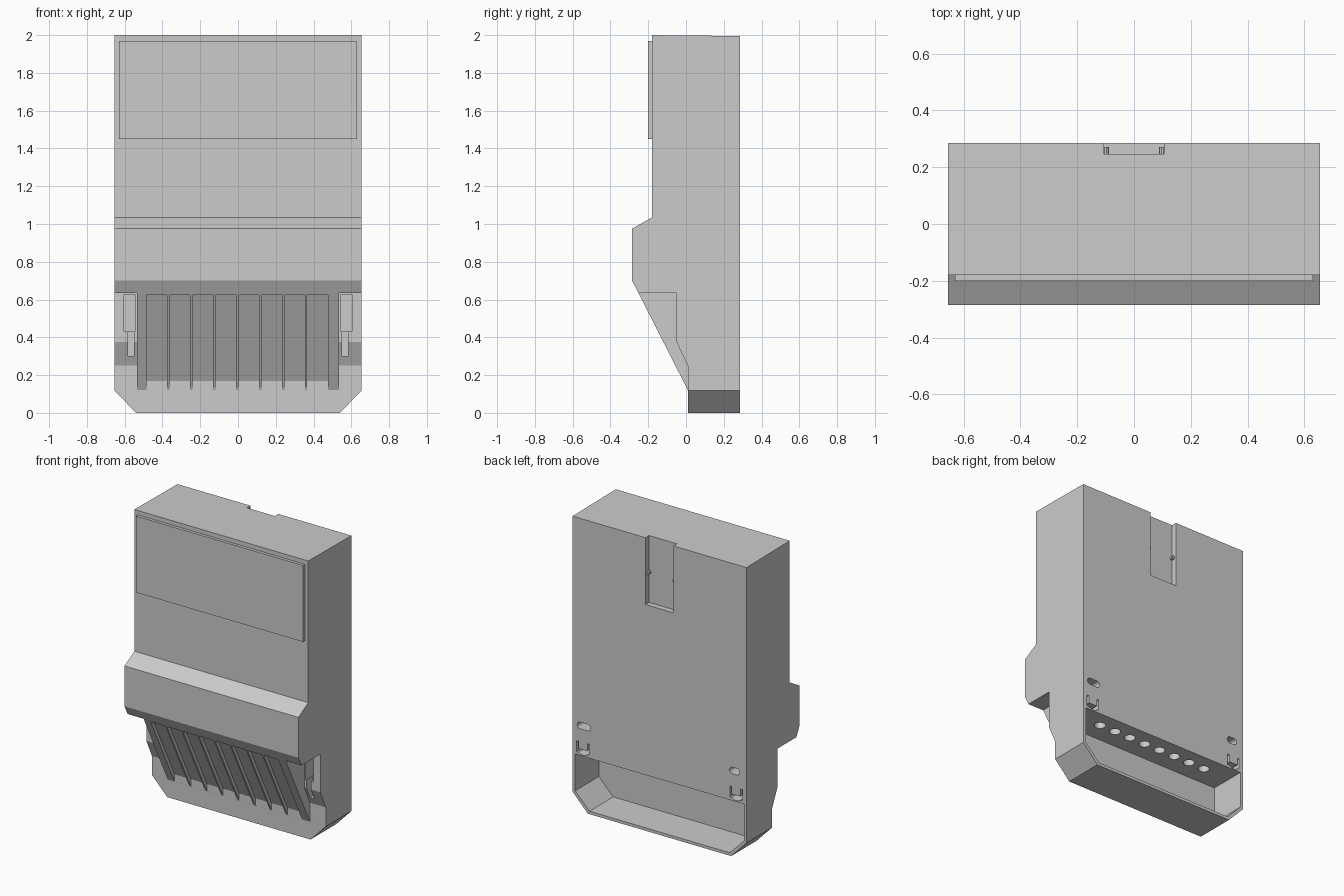
import bpy, bmesh, math
from mathutils import Vector

if "Cube" in bpy.data.objects:
    bpy.data.objects.remove(bpy.data.objects["Cube"])


def prism(name, axis, profile, a, b):
    """Extrude a 2D profile along an axis: X uses (y,z), Y uses (x,z), Z uses (x,y)."""
    def place(p, t):
        return {'X': (t, p[0], p[1]), 'Y': (p[0], t, p[1]), 'Z': (p[0], p[1], t)}[axis]
    bm = bmesh.new()
    lo = [bm.verts.new(place(p, a)) for p in profile]
    hi = [bm.verts.new(place(p, b)) for p in profile]
    n = len(profile)
    bm.faces.new(lo)
    bm.faces.new(hi)
    for i in range(n):
        j = (i + 1) % n
        bm.faces.new((lo[i], lo[j], hi[j], hi[i]))
    bmesh.ops.recalc_face_normals(bm, faces=bm.faces[:])
    mesh = bpy.data.meshes.new(name)
    bm.to_mesh(mesh)
    bm.free()
    ob = bpy.data.objects.new(name, mesh)
    bpy.context.collection.objects.link(ob)
    return ob


def rect(u0, u1, v0, v1):
    return [(u0, v0), (u1, v0), (u1, v1), (u0, v1)]


def oblong(cx, cz, w, h, n=8):
    r, d = h / 2, (w - h) / 2
    pts = []
    for side, start in ((1, -90), (-1, 90)):
        for i in range(n + 1):
            t = math.radians(start + 180 * i / n)
            pts.append((cx + side * d + r * math.cos(t), cz + r * math.sin(t)))
    return pts


def circle(cx, cy, r, n=20):
    return [(cx + r * math.cos(2 * math.pi * i / n),
             cy + r * math.sin(2 * math.pi * i / n)) for i in range(n)]


def cut(target, axis, profile, a, b):
    c = prism("cutter", axis, profile, a, b)
    c.hide_render = True
    m = target.modifiers.new("cut", 'BOOLEAN')
    m.operation = 'DIFFERENCE'
    m.solver = 'EXACT'
    m.object = c
    bpy.context.view_layer.objects.active = target
    bpy.ops.object.modifier_apply(modifier=m.name)
    bpy.data.objects.remove(c)


# Housing: side profile swept across the width
W = 0.655
housing = prism("housing", 'X', [
    (0.285, 0), (0.285, 1.995), (-0.18, 2), (-0.18, 1.035), (-0.285, 0.975),
    (-0.285, 0.7), (0.01, 0.12), (0.01, 0)], -W, W)

for s in (-1, 1):
    # Chamfered bottom corners
    cut(housing, 'Y', [(s * 0.535, -0.005), (s * 0.66, 0.125),
                       (s * 0.8, 0.125), (s * 0.8, -0.005)], -0.5, 0.5)
    # Stepped-back lower front corners
    cut(housing, 'X', [(-0.4, 0.635), (-0.05, 0.635), (-0.05, 0.375),
                       (0.0095, 0.25), (0.0095, 0.1), (-0.4, 0.1)], s * 0.535, s * 0.8)
    # Screw access pocket and narrow slot
    cut(housing, 'Y', rect(*sorted((s * 0.545, s * 0.603)), 0.43, 0.628), -0.1, 0.04)
    cut(housing, 'Y', rect(*sorted((s * 0.55, s * 0.583)), 0.30, 0.44), -0.1, 0.015)

# Recessed panels between the front grille ribs
edges = [-0.484 + 0.1215 * i for i in range(9)]
for e in edges[:-1]:
    cut(housing, 'X', [(-0.4, 0.625), (-0.222, 0.625), (0.0095, 0.17),
                       (0.0095, 0.1), (-0.4, 0.1)], e, e + 0.109)

# Terminal compartment, open at the back
cut(housing, 'Y', [(-0.635, 0.38), (-0.635, 0.13), (-0.527, 0.02),
                   (0.527, 0.02), (0.635, 0.13), (0.635, 0.38)], 0.03, 0.4)
# Cable entries in the compartment ceiling
for e in edges[:-1]:
    cut(housing, 'Z', circle(e + 0.0545, 0.17, 0.036), 0.35, 0.48)

# Hanger slot at the top of the back
cut(housing, 'Y', rect(-0.105, 0.105, 1.54, 2.1), 0.247, 0.4)

# Back fixing holes and U-shaped clip openings
cut(housing, 'Y', oblong(0.57, 0.585, 0.1, 0.045), 0.2, 0.4)
cut(housing, 'Y', oblong(-0.565, 0.585, 0.075, 0.045), 0.2, 0.4)
for s in (-1, 1):
    for x in (0.53, 0.61):
        cut(housing, 'Y', rect(*sorted((s * x, s * (x + 0.014))), 0.40, 0.475), 0.2, 0.4)
    arc = [(s * (0.577 + 0.047 * math.cos(t)), 0.425 + 0.037 * math.sin(t))
           for t in [math.pi + math.pi * i / 10 for i in range(11)]]
    cut(housing, 'Y', arc, 0.2, 0.4)

# Raised front cover plate
prism("cover_plate", 'Y', rect(-0.63, 0.63, 1.45, 1.97), -0.2, -0.175)

# Small catches inside the hanger slot
for s, name in ((-1, "left"), (1, "right")):
    prism("hanger_catch_" + name, 'Y',
          circle(s * 0.1, 1.75, 0.012, 10), 0.245, 0.272)
